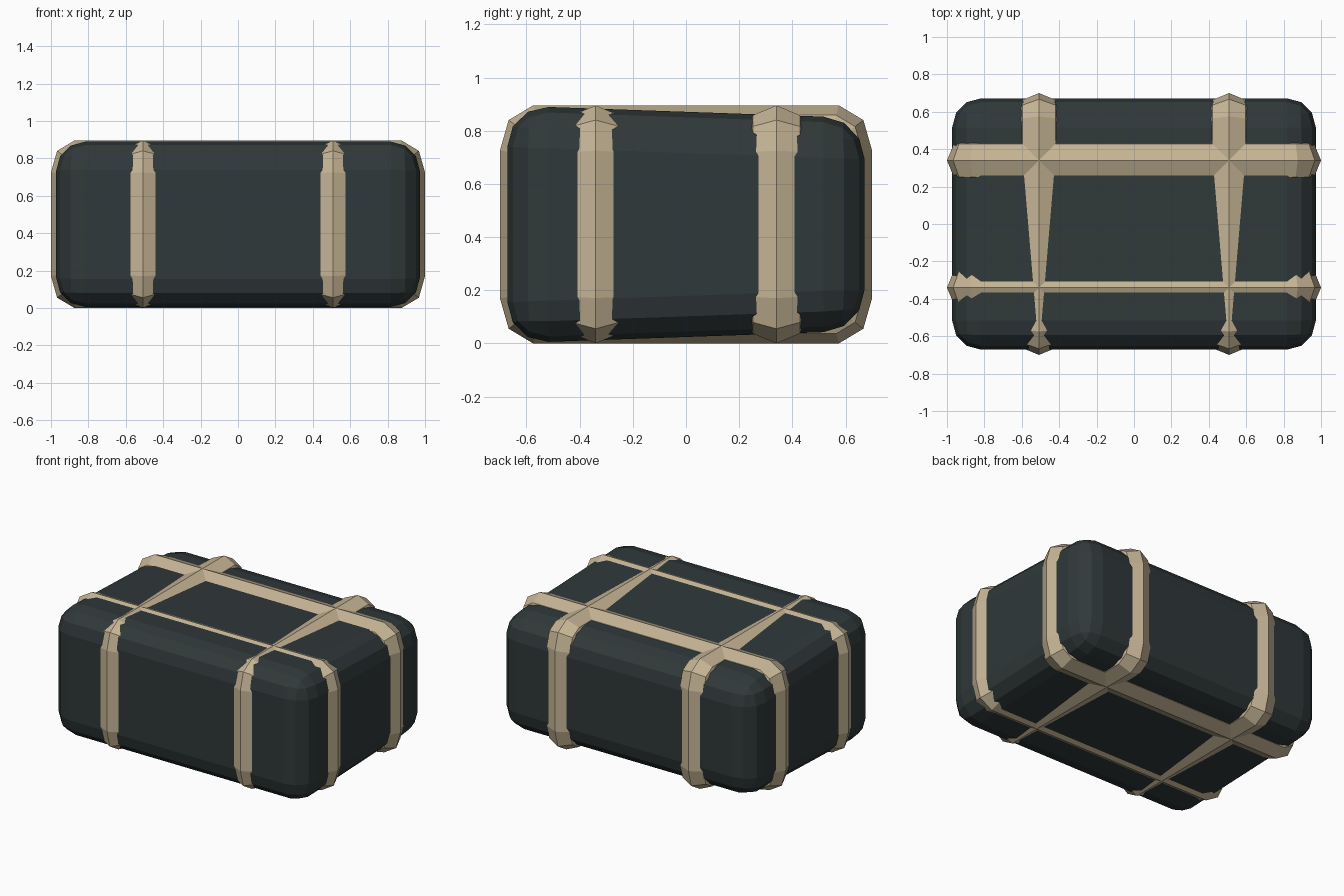
import bpy, bmesh
from mathutils import Vector

cube = bpy.data.objects.get("Cube")
if cube:
    bpy.data.objects.remove(cube, do_unlink=True)

HEIGHT = 0.895
MID = HEIGHT / 2
R = 0.125  # strap tube radius


def material(name, color):
    m = bpy.data.materials.new(name)
    m.use_nodes = True
    m.diffuse_color = color
    m.node_tree.nodes["Principled BSDF"].inputs["Base Color"].default_value = color
    return m


def finish(bm, name, mat):
    bmesh.ops.recalc_face_normals(bm, faces=bm.faces)
    me = bpy.data.meshes.new(name)
    bm.to_mesh(me)
    bm.free()
    me.materials.append(mat)
    ob = bpy.data.objects.new(name, me)
    bpy.context.collection.objects.link(ob)
    return ob


dark = material("dark slate cloth", (0.029, 0.040, 0.041, 1))
tan = material("tan strap", (0.56, 0.46, 0.30, 1))

# Rounded bundle, taller at the front than at the back
bm = bmesh.new()
bmesh.ops.create_cube(bm, size=2)
for v in bm.verts:
    y = v.co.y * 0.672
    v.co = (v.co.x * 0.972, y, MID + v.co.z * (0.4235 - 0.035 * y))
bmesh.ops.bevel(bm, geom=bm.edges[:], offset=0.155, offset_type='OFFSET',
                segments=3, profile=0.5, affect='EDGES')
finish(bm, "bundle", dark)


def outline(half):
    """Ridge line of a strap: rectangle with two-step rounded corners."""
    quarter = [(half, MID - 0.17), (half - 0.033, MID - 0.055), (half - 0.125, MID)]
    pts = []
    for su, sz in ((1, 1), (-1, 1), (-1, -1), (1, -1)):
        q = [Vector((u * su, z * sz)) for u, z in quarter]
        pts += q if su * sz > 0 else q[::-1]
    return pts


# Half octagon section: (sideways, depth below the ridge)
SECTION = [(-R, R), (-0.707 * R, 0.293 * R), (0, 0), (0.707 * R, 0.293 * R), (R, R)]


def strap(name, half, place):
    """Sweep the section around the outline; place maps (u, side, z) to space."""
    pts = outline(half)
    n = len(pts)
    bm = bmesh.new()
    rings = []
    for i, p in enumerate(pts):
        a = (p - pts[i - 1]).normalized()
        b = (pts[(i + 1) % n] - p).normalized()
        t = (a + b).normalized()
        out = Vector((t.y, -t.x)) / t.dot(a)
        ring = []
        for side, depth in SECTION:
            q = p - out * depth
            ring.append(bm.verts.new(place(q.x, side, q.y + MID)))
        rings.append(ring)
    k = len(SECTION)
    for i in range(n):
        r, s = rings[i], rings[(i + 1) % n]
        for j in range(k):
            m = (j + 1) % k
            bm.faces.new((r[j], r[m], s[m], s[j]))
    finish(bm, name, tan)


# Two straps along the length and two across
for sign, row, col in ((-1, "front", "right"), (1, "back", "left")):
    strap(row + "_long_strap", 1.0,
          lambda u, s, z: (u, sign * 0.34 + s, z))
    strap(col + "_cross_strap", 0.70,
          lambda u, s, z: (sign * 0.508 + s, u, z))
